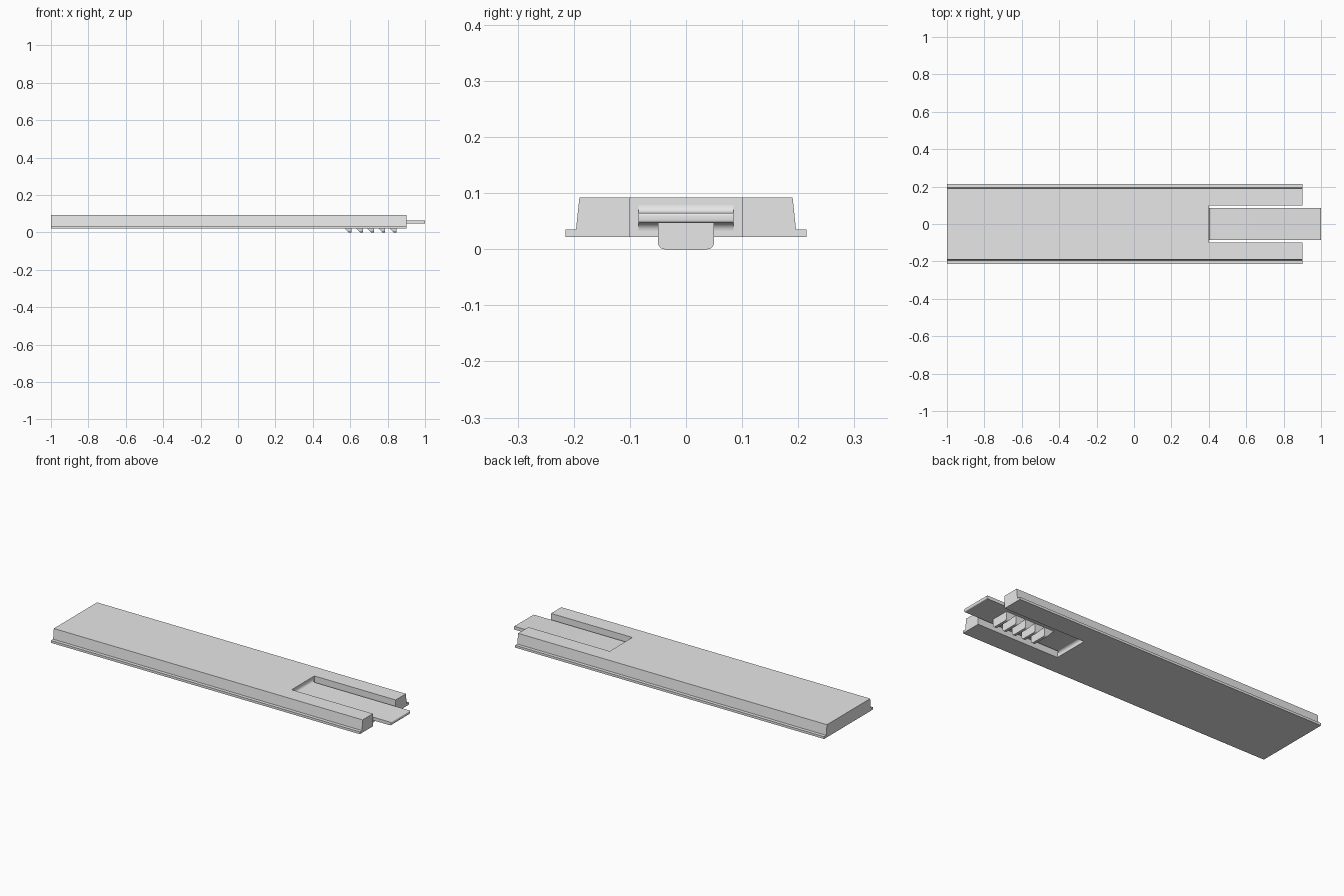
import bpy, bmesh, math

cube = bpy.data.objects.get("Cube")
if cube:
    bpy.data.objects.remove(cube, do_unlink=True)

grey = bpy.data.materials.new("plain grey")
grey.use_nodes = True
COLOUR = (0.8, 0.8, 0.8, 1)
grey.diffuse_color = COLOUR
grey.node_tree.nodes["Principled BSDF"].inputs["Base Color"].default_value = COLOUR


def loft(name, ring_a, ring_b, smooth=False):
    """Solid between two matching closed rings of points."""
    bm = bmesh.new()
    a = [bm.verts.new(p) for p in ring_a]
    b = [bm.verts.new(p) for p in ring_b]
    n = len(a)
    for i in range(n):
        j = (i + 1) % n
        bm.faces.new((a[i], a[j], b[j], b[i]))
    bm.faces.new(a)
    bm.faces.new(b)
    bmesh.ops.recalc_face_normals(bm, faces=bm.faces)
    mesh = bpy.data.meshes.new(name)
    bm.to_mesh(mesh)
    bm.free()
    mesh.materials.append(grey)
    obj = bpy.data.objects.new(name, mesh)
    bpy.context.collection.objects.link(obj)
    bpy.ops.object.select_all(action='DESELECT')
    obj.select_set(True)
    bpy.context.view_layer.objects.active = obj
    if smooth:
        bpy.ops.object.shade_smooth_by_angle(angle=math.radians(35))
    return obj


def arc(cx, cz, r, start, end, steps=6):
    angles = [math.radians(start + (end - start) * i / steps) for i in range(steps + 1)]
    return [(cx + r * math.cos(t), cz + r * math.sin(t)) for t in angles]


# Slot cutter
def slot_ring(y):
    return [(0.4, y, -0.1), (1.1, y, -0.1), (1.1, y, 0.2), (0.4, y, 0.2)]


cutter = loft("slot_cutter", slot_ring(-0.1), slot_ring(0.1))
cutter.hide_render = True

# Flanged body with a slot open at one end
half = [(0.215, 0.022), (0.215, 0.035), (0.196, 0.035), (0.19, 0.092)]
profile = half + [(-y, z) for y, z in reversed(half)]
body = loft("body", [(-1, y, z) for y, z in profile], [(0.9, y, z) for y, z in profile])
cut = body.modifiers.new("slot", 'BOOLEAN')
cut.operation = 'DIFFERENCE'
cut.solver = 'EXACT'
cut.object = cutter
bpy.ops.object.modifier_apply(modifier=cut.name)
bpy.data.objects.remove(cutter, do_unlink=True)

# Flexible tongue with filleted root and rounded tip
LOW, HIGH, FILLET, TIP = 0.047, 0.065, 0.014, 0.005
side = [(0.39, LOW - FILLET)]
side += arc(0.4 + FILLET, LOW - FILLET, FILLET, 180, 90)
side += arc(1 - TIP, LOW + TIP, TIP, -90, 0, 4)
side += arc(1 - TIP, HIGH - TIP, TIP, 0, 90, 4)
side += arc(0.4 + FILLET, HIGH + FILLET, FILLET, 270, 180)
side += [(0.39, HIGH + FILLET)]
loft("tongue", [(x, -0.085, z) for x, z in side],
     [(x, 0.085, z) for x, z in side], smooth=True)

# Five slanted grip teeth under the tongue
tooth = [(-0.05, 0.05)] + arc(-0.038, 0.012, 0.012, 180, 270)
tooth += arc(0.038, 0.012, 0.012, 270, 360) + [(0.05, 0.05)]
for i in range(5):
    x = 0.607 + 0.06 * i
    loft(f"grip_tooth_{i + 1}", [(x, y, z) for y, z in tooth],
         [(x - 0.015 - 0.95 * z, y, z) for y, z in tooth], smooth=True)
